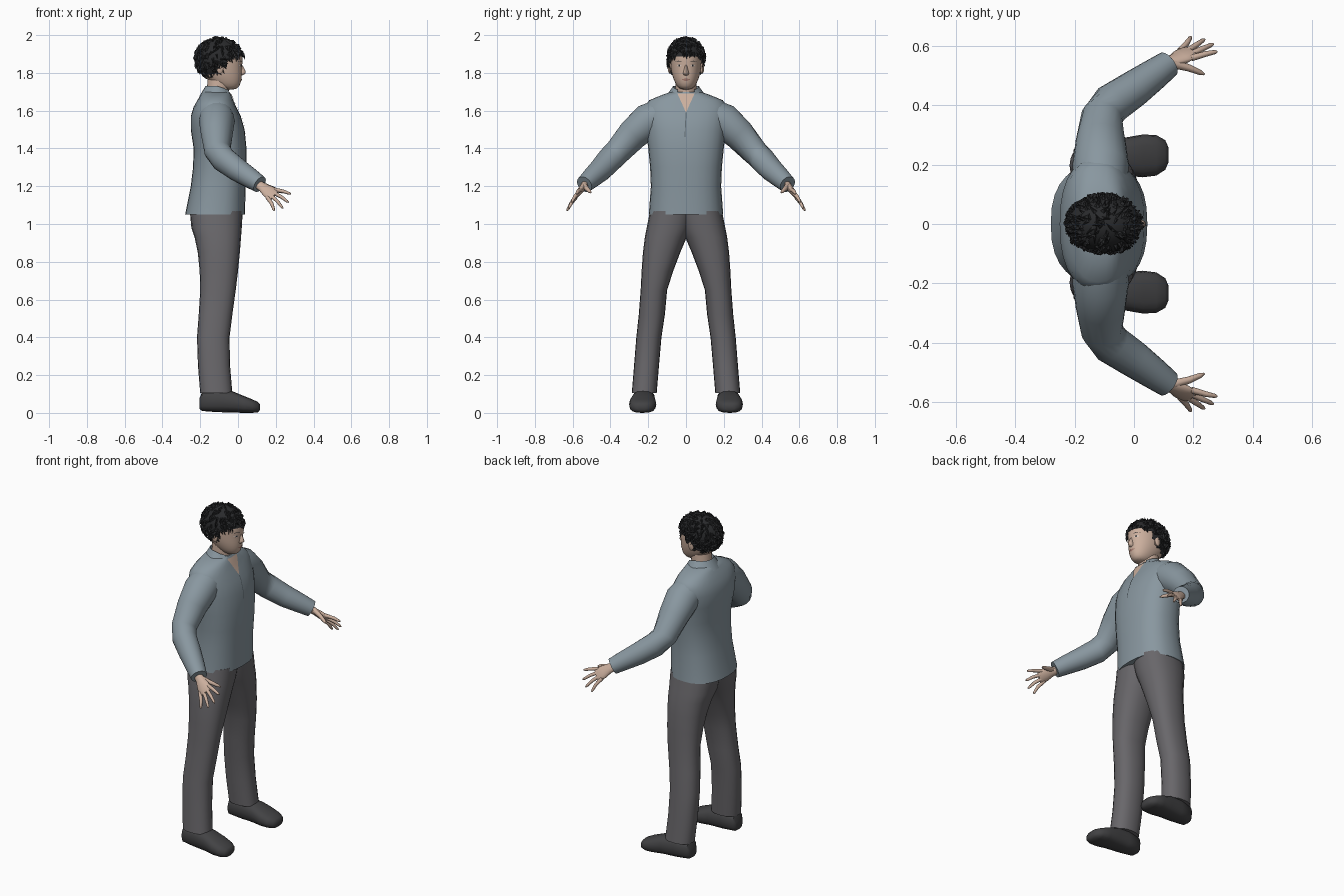
import bpy, bmesh, random
from math import cos, sin, pi, radians, copysign
from mathutils import Vector
from mathutils.bvhtree import BVHTree

random.seed(4)
cube = bpy.data.objects.get("Cube")
if cube:
    bpy.data.objects.remove(cube, do_unlink=True)


def material(name, color):
    mat = bpy.data.materials.new(name)
    mat.use_nodes = True
    mat.diffuse_color = (*color, 1)
    mat.node_tree.nodes["Principled BSDF"].inputs["Base Color"].default_value = (*color, 1)
    return mat


SHIRT = material("blue grey cloth", (.25, .31, .35))
SEAM = material("dark seam", (.11, .14, .16))
TROUSERS = material("grey cloth", (.14, .135, .145))
SHOE = material("dark leather", (.055, .055, .058))
HAIR = material("black hair", (.022, .023, .025))
SKIN = material("skin", (.6, .43, .34))
LIP = material("lip", (.38, .2, .16))
EYE = material("eye white", (.72, .62, .56))


def finish(name, bm, mat, angle=50, subdivide=0):
    bmesh.ops.recalc_face_normals(bm, faces=bm.faces)
    mesh = bpy.data.meshes.new(name)
    bm.to_mesh(mesh)
    bm.free()
    mesh.materials.append(mat)
    obj = bpy.data.objects.new(name, mesh)
    bpy.context.collection.objects.link(obj)
    bpy.ops.object.select_all(action='DESELECT')
    obj.select_set(True)
    bpy.context.view_layer.objects.active = obj
    bpy.ops.object.shade_smooth_by_angle(angle=radians(angle))
    if subdivide:
        obj.modifiers.new("Subdivision", 'SUBSURF').levels = subdivide
        obj.modifiers["Subdivision"].render_levels = subdivide
    return obj


def loft(name, sections, mat, sides=20, power=2.0, subdivide=0):
    """Skin rings given as (centre, half axis, other half axis)."""
    bm = bmesh.new()
    rings = []
    for c, a, b in sections:
        ring = []
        for i in range(sides):
            t = 2 * pi * i / sides
            u, v = (copysign(abs(k) ** (2 / power), k) for k in (cos(t), sin(t)))
            ring.append(bm.verts.new(c + a * u + b * v))
        rings.append(ring)
    for lower, upper in zip(rings, rings[1:]):
        for i in range(sides):
            j = (i + 1) % sides
            bm.faces.new((lower[i], lower[j], upper[j], upper[i]))
    bm.faces.new(rings[0])
    bm.faces.new(rings[-1])
    return finish(name, bm, mat, subdivide=subdivide)


def level(z, x0, x1, y0, y1):
    """Horizontal ring from its extents."""
    return (Vector(((x0 + x1) / 2, (y0 + y1) / 2, z)),
            Vector(((x1 - x0) / 2, 0, 0)), Vector((0, (y1 - y0) / 2, 0)))


def tube(name, points, radii, mat, sides=12):
    """Round limb along a path."""
    pts = [Vector(p) for p in points]
    sections = []
    for i, (p, r) in enumerate(zip(pts, radii)):
        d = (pts[min(i + 1, len(pts) - 1)] - pts[max(i - 1, 0)]).normalized()
        a = d.cross(Vector((0, 0, 1))).normalized()
        sections.append((p, a * r, d.cross(a) * r))
    return loft(name, sections, mat, sides)


def plate(name, outline, target, mat, lift=.004):
    """Thin patch laid on the front (+x) of a part; outline in (y, z)."""
    tree = BVHTree.FromObject(target, bpy.context.evaluated_depsgraph_get())
    bm = bmesh.new()
    bm.faces.new([bm.verts.new((0, y, z)) for y, z in outline])
    bmesh.ops.triangulate(bm, faces=bm.faces)
    bmesh.ops.subdivide_edges(bm, edges=bm.edges, cuts=4, use_grid_fill=True)
    for v in bm.verts:
        hit = tree.ray_cast(Vector((1, v.co.y, v.co.z)), Vector((-1, 0, 0)))[0]
        v.co.x = (hit.x if hit else -.05) + lift
    return finish(name, bm, mat)


# Shirt body: height, back, front, half width
torso = loft("shirt_body", [level(z, b, f, -w, w) for z, b, f, w in (
    (1.05, -.28, .037, .197), (1.2, -.25, .04, .186), (1.3, -.238, .045, .19),
    (1.4, -.235, .045, .2), (1.5, -.25, .035, .212), (1.57, -.25, .015, .222),
    (1.62, -.235, -.01, .222), (1.655, -.215, -.025, .195),
    (1.68, -.2, -.035, .135), (1.7, -.185, -.045, .08))], SHIRT, 28, 2.4)
plate("open_neck", ((-.045, 1.69), (.045, 1.69), (0, 1.59)), torso, SKIN)
plate("shirt_placket", ((-.002, 1.59), (.003, 1.59), (-.004, 1.46), (-.008, 1.46)), torso, SEAM)

# Folded collar, open at the front
bm = bmesh.new()
rows = []
steps = 20
for i in range(steps + 1):
    t = radians(38 + 284 * i / steps)
    c, s, front = cos(t), sin(t), max(0, cos(t))
    rows.append([bm.verts.new(p) for p in (
        (-.105 + .062 * c, .062 * s, 1.67),
        (-.105 + .067 * c, .068 * s, 1.73 - .025 * front),
        (-.105 + .1 * c, .108 * s, 1.675 - .035 * front))])
for p, q in zip(rows, rows[1:]):
    for k in range(2):
        bm.faces.new((p[k], p[k + 1], q[k + 1], q[k]))
finish("collar", bm, SHIRT, 40)

# Neck and head
loft("neck", [level(z, b, f, -w, w) for z, b, f, w in (
    (1.62, -.17, -.045, .06), (1.7, -.165, -.05, .057), (1.79, -.16, -.03, .056))], SKIN)
head = loft("head", [level(z, b, f, -w, w) for z, b, f, w in (
    (1.71, -.08, -.012, .026), (1.73, -.12, .01, .05), (1.765, -.165, .02, .066),
    (1.8, -.195, .022, .077), (1.84, -.21, .022, .082), (1.88, -.215, .028, .084),
    (1.92, -.21, .022, .08), (1.96, -.17, -.02, .055))], SKIN, 24, 2.1, 1)
loft("nose", [level(z, -.01, f, -w, w) for z, f, w in (
    (1.784, .022, .012), (1.795, .04, .018), (1.805, .045, .015),
    (1.83, .03, .009), (1.855, .018, .007))], SKIN, 10, 2, 1)
plate("mouth", ((-.026, 1.765), (0, 1.772), (.026, 1.765), (0, 1.756)), head, LIP)
for side, tag in ((1, "left"), (-1, "right")):
    plate(tag + "_eye", [(side * y, z) for y, z in (
        (.022, 1.838), (.036, 1.846), (.052, 1.839), (.036, 1.833))], head, EYE)
    plate(tag + "_pupil", [(side * y, z) for y, z in (
        (.033, 1.835), (.033, 1.844), (.041, 1.844), (.041, 1.835))], head, HAIR, .006)
    plate(tag + "_eyebrow", [(side * y, z) for y, z in (
        (.018, 1.857), (.038, 1.865), (.06, 1.857), (.038, 1.861))], head, HAIR)
    loft(tag + "_ear", [(Vector((-.095, side * y, 1.825)), Vector((r * .6, 0, 0)), Vector((0, 0, r)))
                        for y, r in ((.07, .022), (.088, .03), (.094, .018))], SKIN, 12)


# Hair: a cap trimmed along the hairline, covered with short locks
def hairline(x):
    stops = ((-.16, 1.775), (-.085, 1.805), (-.05, 1.865), (.01, 1.89))
    if x <= stops[0][0]:
        return stops[0][1]
    for (x0, z0), (x1, z1) in zip(stops, stops[1:]):
        if x <= x1:
            return z0 + (z1 - z0) * (x - x0) / (x1 - x0)
    return stops[-1][1]


crown = Vector((-.1, 0, 1.872))
size = Vector((.127, .096, .114))
bm = bmesh.new()
bmesh.ops.create_uvsphere(bm, u_segments=36, v_segments=24, radius=1)
for v in bm.verts:
    v.co = crown + v.co * size
low = [f for f in bm.faces if f.calc_center_median().z < hairline(f.calc_center_median().x)]
bmesh.ops.delete(bm, geom=low, context='FACES')
finish("hair_cap", bm, HAIR)

bm = bmesh.new()
count = 0
while count < 420:
    n = Vector([random.gauss(0, 1) for _ in range(3)]).normalized()
    p = crown + n * size
    if p.z < hairline(p.x) + .012:
        continue
    count += 1
    wild = Vector([random.uniform(-.7, .7) for _ in range(3)])
    flow = Vector((n.x * .6, n.y * .6, -.8)) + wild
    t = (flow - n * flow.dot(n)).normalized()
    s = n.cross(t) * random.uniform(.006, .011)
    length = random.uniform(.025, .045)
    left, right, ridge, tip = [bm.verts.new(q) for q in (
        p + s - n * .004, p - s - n * .004,
        p + t * length * .45 + n * random.uniform(.006, .012),
        p + t * length + n * random.uniform(-.004, .005))]
    for tri in ((left, right, ridge), (right, tip, ridge), (tip, left, ridge), (left, tip, right)):
        bm.faces.new(tri)
finish("hair_locks", bm, HAIR, 20)

# Limbs, built once for each side
for side, tag in ((1, "left"), (-1, "right")):
    def at(x, y, z):
        return Vector((x, side * y, z))

    # Sleeve
    tube(tag + "_sleeve", [at(-.115, .13, 1.575), at(-.112, .2, 1.545), at(-.112, .28, 1.475),
                           at(-.108, .36, 1.385), at(-.075, .405, 1.34), at(0, .455, 1.285),
                           at(.07, .505, 1.24), at(.115, .538, 1.21)],
         (.09, .095, .084, .07, .068, .062, .053, .046), SHIRT, 18)

    # Hand with spread fingers
    along = at(.085, .05, -.055).normalized()
    across = at(-.65, .4, -.65)
    thick = along.cross(across).normalized()
    wrist, knuckle = at(.1, .53, 1.215), at(.185, .577, 1.155)
    loft(tag + "_palm", [(wrist.lerp(knuckle, k), across * w, thick * d) for k, w, d in (
        (0, .024, .02), (.35, .026, .018), (.7, .038, .016), (1, .038, .012), (1.1, .03, .008))],
        SKIN, 14)
    tips = (("index", -.03, at(.28, .58, 1.16)), ("middle", -.01, at(.268, .606, 1.115)),
            ("ring", .01, at(.238, .622, 1.083)), ("little", .03, at(.192, .63, 1.07)))
    for finger, k, tip in tips:
        root = knuckle + across * k
        bend = root.lerp(tip, .5) + Vector((0, 0, .005))
        tube(f"{tag}_{finger}_finger", [root - along * .015, bend, root.lerp(tip, .9), tip],
             (.011, .0095, .007, .003), SKIN, 8)
    tube(tag + "_thumb", [at(.13, .54, 1.205), at(.185, .525, 1.187), at(.222, .51, 1.172),
                          at(.237, .503, 1.165)], (.016, .012, .009, .003), SKIN, 8)

    # Trouser leg: height, back, front, inner, outer
    loft(tag + "_trouser_leg", [level(z, b, f, side * i, side * o) for z, b, f, i, o in (
        (1.07, -.255, .025, -.05, .19), (.98, -.247, .02, -.03, .208),
        (.93, -.23, .016, -.004, .218), (.85, -.213, .01, .03, .228),
        (.75, -.203, 0, .068, .235), (.65, -.2, -.012, .1, .24),
        (.52, -.208, -.03, .112, .25), (.4, -.217, -.045, .13, .263),
        (.25, -.212, -.042, .143, .275), (.105, -.2, -.03, .155, .287))], TROUSERS, 20, 2.3)

    # Shoe: distance along the foot, half width, bottom, top
    loft(tag + "_shoe", [(at(x, .228 + x * .04, (lo + hi) / 2), Vector((0, w, 0)),
                          Vector((0, 0, (hi - lo) / 2))) for x, w, lo, hi in (
        (-.203, .03, .02, .08), (-.19, .048, .01, .11), (-.11, .06, .004, .125),
        (-.03, .064, .002, .115), (.03, .072, 0, .09), (.075, .068, 0, .072),
        (.105, .05, .003, .058), (.116, .025, .015, .045))], SHOE, 16, 2.6)
